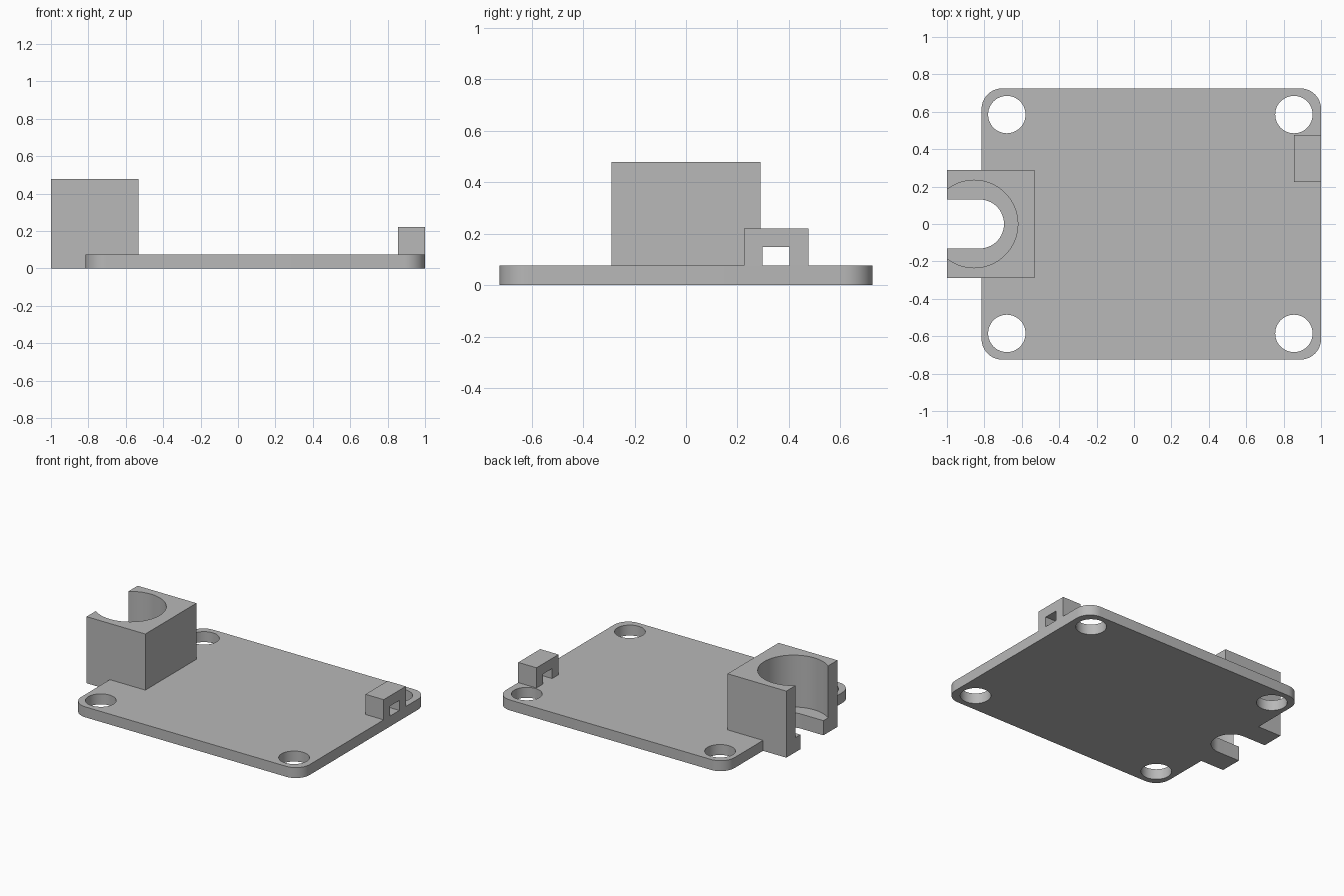
import bpy
import bmesh
from math import cos, sin, pi, radians

if "Cube" in bpy.data.objects:
    bpy.data.objects.remove(bpy.data.objects["Cube"])

grey = bpy.data.materials.new("matte_grey")
grey.use_nodes = True
GREY = (0.48, 0.48, 0.48, 1)
grey.diffuse_color = GREY
grey.node_tree.nodes["Principled BSDF"].inputs["Base Color"].default_value = GREY


def arc(cx, cy, r, start, end, steps):
    """Points on an arc, angles in degrees."""
    angles = [radians(start + (end - start) * i / steps) for i in range(steps + 1)]
    return [(cx + r * cos(a), cy + r * sin(a)) for a in angles]


def rect(x0, x1, y0, y1):
    return [(x0, y0), (x1, y0), (x1, y1), (x0, y1)]


def prism(name, outline, z0, z1):
    """Extrude a counter-clockwise outline from z0 to z1."""
    bm = bmesh.new()
    base = bm.faces.new([bm.verts.new((x, y, z0)) for x, y in outline])
    top = bmesh.ops.extrude_face_region(bm, geom=[base])["geom"]
    for v in top:
        if isinstance(v, bmesh.types.BMVert):
            v.co.z = z1
    bmesh.ops.recalc_face_normals(bm, faces=bm.faces)
    mesh = bpy.data.meshes.new(name)
    bm.to_mesh(mesh)
    bm.free()
    mesh.materials.append(grey)
    obj = bpy.data.objects.new(name, mesh)
    bpy.context.collection.objects.link(obj)
    return obj


def carve(obj, cutters):
    """Subtract the cutters, bake the result and remove them."""
    bpy.context.view_layer.objects.active = obj
    for cutter in cutters:
        cutter.hide_render = True
        mod = obj.modifiers.new("carve", "BOOLEAN")
        mod.operation = "DIFFERENCE"
        mod.solver = "EXACT"
        mod.object = cutter
        bpy.ops.object.modifier_apply(modifier=mod.name)
        bpy.data.objects.remove(cutter)
    bpy.ops.object.select_all(action="DESELECT")
    obj.select_set(True)
    bpy.ops.object.shade_smooth_by_angle(angle=radians(30))


LEFT, RIGHT, HALF, THICK = -0.815, 1.0, 0.725, 0.075
CORNER = 0.11
BLOCK = (-1.0, -0.533, -0.29, 0.29)

# Base plate with rounded corners, four screw holes and a seat for the holder
outline = []
for i, (sx, sy) in enumerate([(1, 1), (-1, 1), (-1, -1), (1, -1)]):
    cx = RIGHT - CORNER if sx > 0 else LEFT + CORNER
    outline += arc(cx, sy * (HALF - CORNER), CORNER, 90 * i, 90 * i + 90, 10)
plate = prism("base_plate", outline, 0, THICK)
cutters = [prism("screw_hole", arc(x, y, 0.1, 0, 352.5, 47), -0.1, 0.2)
           for x in (-0.68, 0.855) for y in (-0.585, 0.585)]
x0, x1, y0, y1 = BLOCK
cutters.append(prism("holder_seat", rect(x0 - 0.1, x1, y0, y1), -0.1, 0.2))
carve(plate, cutters)

# Holder block: wide round pocket above a ledge, with a U-shaped slot through it
holder = prism("holder_block", rect(*BLOCK), 0, 0.478)
pocket = prism("pocket", arc(-0.855, 0, 0.234, 0, 354.375, 63), 0.105, 0.7)
slot = prism("slot", [(-1.2, -0.131)] + arc(-0.826, 0, 0.131, -90, 90, 32)
             + [(-1.2, 0.131)], -0.1, 0.7)
carve(holder, [pocket, slot])

# Small cable clip with a square tunnel along x
clip = prism("cable_clip", rect(0.855, 1.0, 0.225, 0.475), THICK, 0.22)
carve(clip, [prism("tunnel", rect(0.7, 1.2, 0.298, 0.402), 0, 0.147)])
